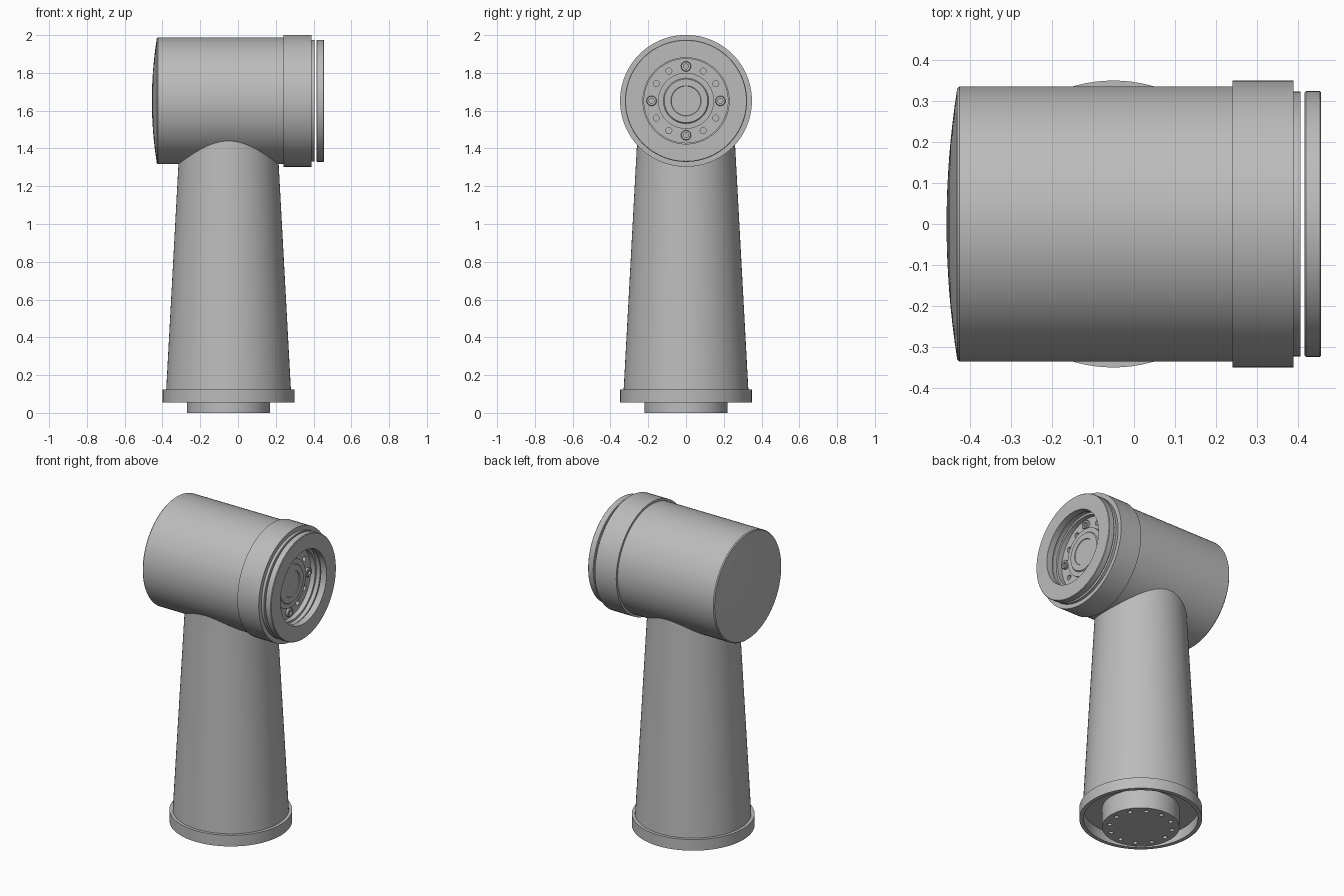
import bpy, bmesh, math
from mathutils import Matrix, Vector

cube = bpy.data.objects.get("Cube")
if cube:
    bpy.data.objects.remove(cube)

grey = bpy.data.materials.new("satin_grey")
grey.use_nodes = True
grey.diffuse_color = (0.5, 0.5, 0.5, 1)
grey.node_tree.nodes["Principled BSDF"].inputs["Base Color"].default_value = (0.5, 0.5, 0.5, 1)

COLUMN = Matrix.Translation((-0.05, 0, 0))
HEAD = Matrix.Translation((0, 0, 1.652)) @ Matrix.Rotation(math.pi / 2, 4, 'Y')


def finish(name, bm, matrix):
    bmesh.ops.remove_doubles(bm, verts=bm.verts, dist=1e-5)
    bmesh.ops.recalc_face_normals(bm, faces=bm.faces)
    bm.transform(matrix)
    mesh = bpy.data.meshes.new(name)
    bm.to_mesh(mesh)
    bm.free()
    mesh.materials.append(grey)
    obj = bpy.data.objects.new(name, mesh)
    bpy.context.collection.objects.link(obj)
    return obj


def smooth(obj):
    bpy.ops.object.select_all(action='DESELECT')
    obj.select_set(True)
    bpy.context.view_layer.objects.active = obj
    bpy.ops.object.shade_smooth_by_angle(angle=math.radians(30))


def lathe(name, profile, matrix, closed=False, steps=96):
    """Revolve (radius, height) points about the local z axis."""
    bm = bmesh.new()
    verts = [bm.verts.new((r, 0, h)) for r, h in profile]
    pairs = list(zip(verts, verts[1:]))
    if closed:
        pairs.append((verts[-1], verts[0]))
    edges = [bm.edges.new(p) for p in pairs]
    bmesh.ops.spin(bm, geom=verts + edges, cent=(0, 0, 0), axis=(0, 0, 1),
                   angle=math.tau, steps=steps)
    return finish(name, bm, matrix)


def drill(obj, matrix, angles, ring, radius, height, depth):
    """Cut a circle of blind holes into a face at the given height."""
    bm = bmesh.new()
    for a in angles:
        place = Matrix.Translation((ring * math.cos(a), ring * math.sin(a), height))
        bmesh.ops.create_cone(bm, cap_ends=True, segments=20, radius1=radius,
                              radius2=radius, depth=depth * 2, matrix=place)
    cutter = finish("hole_cutter", bm, matrix)
    cutter.hide_render = True
    mod = obj.modifiers.new("holes", 'BOOLEAN')
    mod.operation, mod.solver, mod.object = 'DIFFERENCE', 'EXACT', cutter
    bpy.context.view_layer.objects.active = obj
    bpy.ops.object.modifier_apply(modifier=mod.name)
    bpy.data.objects.remove(cutter)


twelve = [i * math.tau / 12 for i in range(12)]

# Tapered column with its skirt and the mounting boss underneath
column = lathe("column", [
    (0, 0), (0.22, 0), (0.22, 0.12), (0.325, 0.12), (0.325, 0.055), (0.349, 0.055),
    (0.349, 0.125), (0.33, 0.125), (0.25, 1.6), (0, 1.6)], COLUMN)
drill(column, COLUMN, twelve, 0.18, 0.013, 0, 0.02)
smooth(column)

# Domed rear cap, running into the head
dome = [(0.33 * i / 8, -0.456 + 0.026 * (i / 8) ** 2) for i in range(9)]
FLOOR = 0.35
head = lathe("head", dome + [
    (0.335, -0.424), (0.335, 0.24), (0.349, 0.24), (0.349, 0.388), (0.322, 0.388),
    (0.322, 0.405), (0.235, 0.405), (0.235, 0.38), (0.222, 0.38), (0.222, FLOOR),
    (0.148, FLOOR), (0.148, 0.368), (0.12, 0.368), (0.115, 0.374), (0.08, 0.374),
    (0.078, 0.37), (0, 0.37)], HEAD)
drill(head, HEAD, [a for i, a in enumerate(twelve) if i % 3], 0.182, 0.016, FLOOR, 0.02)
smooth(head)

# Detached front ring
smooth(lathe("front_ring", [
    (0.228, 0.415), (0.32, 0.415), (0.323, 0.418), (0.323, 0.452), (0.32, 0.455),
    (0.228, 0.455)], HEAD, closed=True))

# Socket-head bolts on the flange
for i in range(4):
    a = i * math.tau / 4
    spot = Matrix.Translation(Vector((0.182 * math.cos(a), 0.182 * math.sin(a), FLOOR)))
    smooth(lathe(f"flange_bolt_{i + 1}", [
        (0, -0.005), (0.027, -0.005), (0.027, 0.014), (0.024, 0.017), (0.013, 0.017),
        (0.013, 0.005), (0, 0.005)], HEAD @ spot, steps=24))
